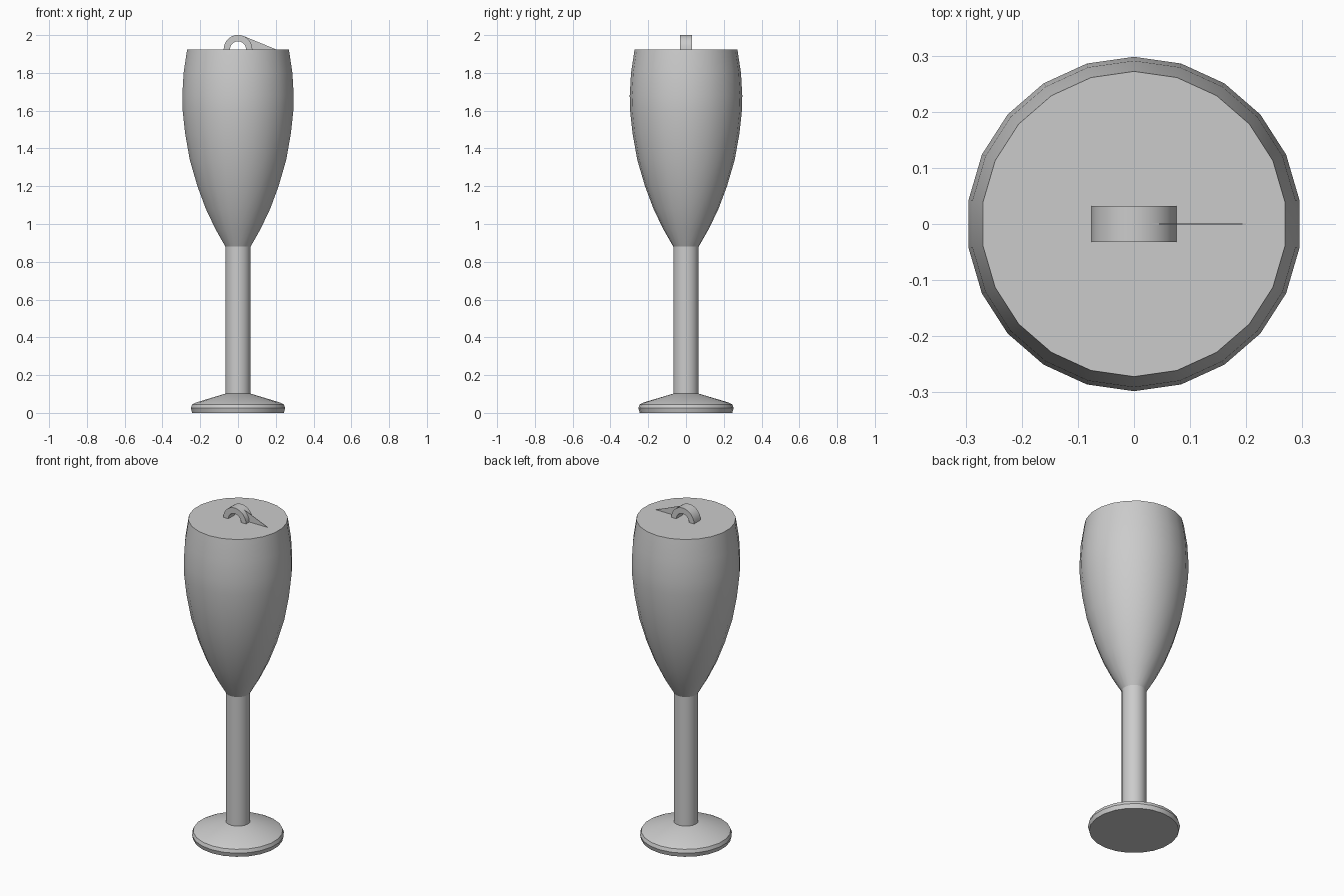
import bpy, bmesh, math

cube = bpy.data.objects.get("Cube")
if cube:
    bpy.data.objects.remove(cube, do_unlink=True)

SIDES = 22
GREY = (0.6, 0.6, 0.6, 1)
grey = bpy.data.materials.new("plain grey")
grey.use_nodes = True
grey.diffuse_color = GREY
grey.node_tree.nodes["Principled BSDF"].inputs["Base Color"].default_value = GREY


def finish(bm, name, angle):
    """Turn a bmesh into a smooth-shaded object with crisp edges."""
    bmesh.ops.recalc_face_normals(bm, faces=bm.faces)
    mesh = bpy.data.meshes.new(name)
    bm.to_mesh(mesh)
    bm.free()
    mesh.materials.append(grey)
    obj = bpy.data.objects.new(name, mesh)
    bpy.context.collection.objects.link(obj)
    bpy.ops.object.select_all(action='DESELECT')
    obj.select_set(True)
    bpy.context.view_layer.objects.active = obj
    bpy.ops.object.shade_smooth_by_angle(angle=math.radians(angle))
    return obj


def lathe(name, profile):
    """Closed solid of revolution from (radius, height) points."""
    bm = bmesh.new()
    rings = []
    for r, z in profile:
        turn = [math.pi / 2 + math.tau * i / SIDES for i in range(SIDES)]
        rings.append([bm.verts.new((r * math.cos(a), r * math.sin(a), z)) for a in turn])
    for low, high in zip(rings, rings[1:]):
        for i in range(SIDES):
            j = (i + 1) % SIDES
            bm.faces.new((low[i], low[j], high[j], high[i]))
    bm.faces.new(rings[0])
    bm.faces.new(rings[-1])
    return finish(bm, name, 30)


def extrude_outline(name, outline, half_depth):
    """Solid from an (x, z) outline, centred on y = 0."""
    bm = bmesh.new()
    face = bm.faces.new([bm.verts.new((x, -half_depth, z)) for x, z in outline])
    moved = bmesh.ops.extrude_face_region(bm, geom=[face])["geom"]
    verts = [v for v in moved if isinstance(v, bmesh.types.BMVert)]
    bmesh.ops.translate(bm, verts=verts, vec=(0, 2 * half_depth, 0))
    return finish(bm, name, 35)


# Foot, stem and filled bowl
lathe("foot", [(0.245, 0), (0.252, 0.025), (0.245, 0.045), (0.225, 0.055), (0.067, 0.102)])
lathe("stem", [(0.067, 0.09), (0.067, 0.885)])
lathe("bowl", [(0.067, 0.88), (0.12, 0.972), (0.172, 1.08), (0.217, 1.2), (0.258, 1.34),
               (0.283, 1.48), (0.296, 1.6), (0.298, 1.68), (0.291, 1.8), (0.272, 1.925)])

# Half ring standing on the top
TOP = 1.925


def arc(radius, steps=14):
    return [(radius * math.cos(math.pi * i / steps), TOP + radius * math.sin(math.pi * i / steps))
            for i in range(steps + 1)]


extrude_outline("ring_arch", arc(0.076) + arc(0.042)[::-1], 0.032)

# Thin fin running down from the arch
extrude_outline("fin", [(0.06, TOP), (0.2, TOP), (0.032, 1.994), (0.04, 1.95)], 0.001)
